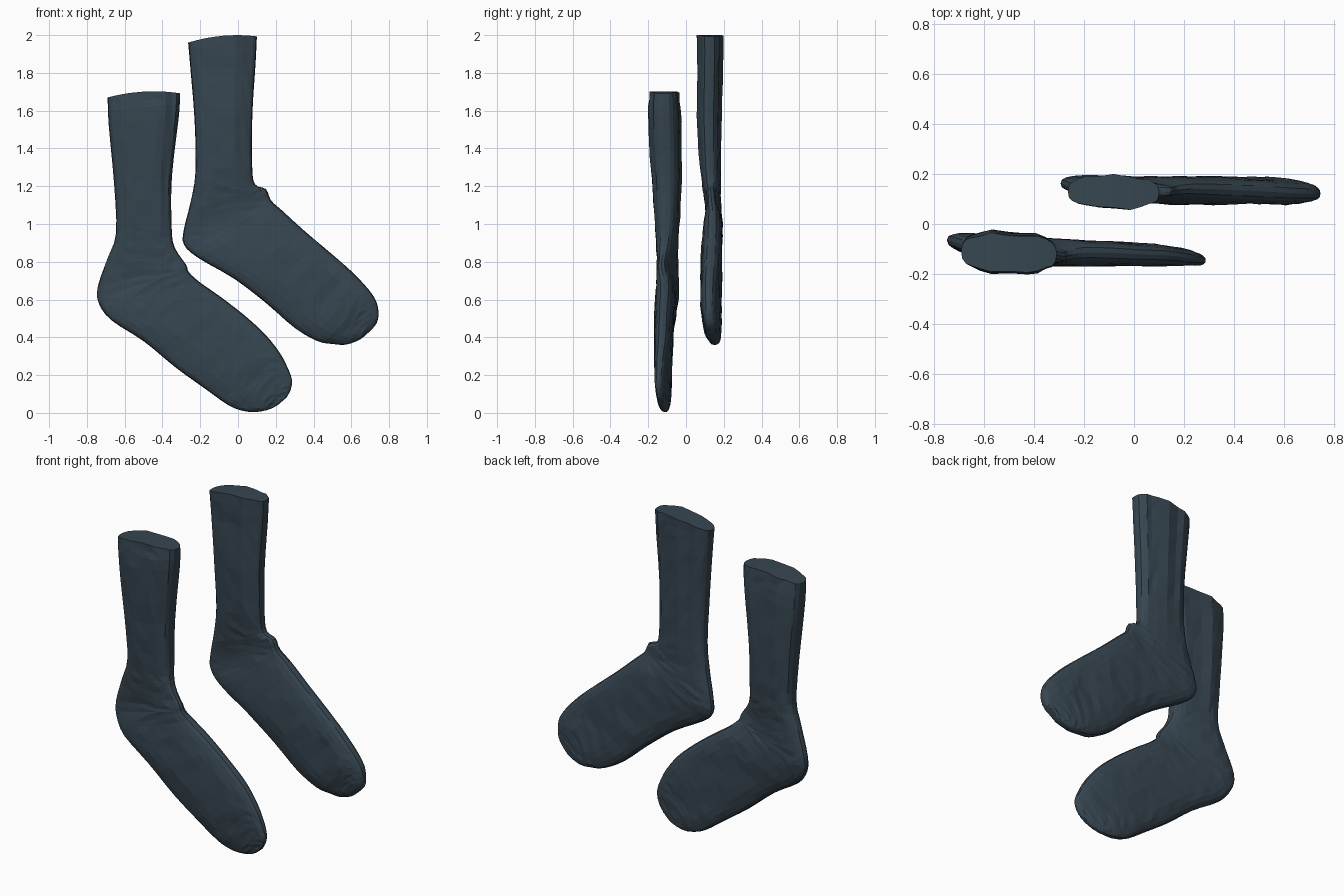
import bpy, bmesh, math, random
from mathutils import Vector

wool = bpy.data.materials.new("dark slate wool")
wool.diffuse_color = (0.038, 0.061, 0.081, 1)
N = 24   # sides of each cross-section
SUB = 3  # rings per station


def catmull(a, b, c, d, t):
    return [0.5 * (2 * q + (r - p) * t + (2 * p - 5 * q + 4 * r - s) * t * t
                   + (3 * q - p - 3 * r + s) * t ** 3) for p, q, r, s in zip(a, b, c, d)]


def smooth_stations(st):
    out = []
    for i in range(len(st) - 1):
        a, d = st[max(i - 1, 0)], st[min(i + 2, len(st) - 1)]
        out += [catmull(a, st[i], st[i + 1], d, k / SUB) for k in range(SUB)]
    return out + [list(st[-1])]


def sock(name, stations, ankle_z, dents, seed):
    """Loft: station = heel-side x,z, instep-side x,z, heel-side y, instep-side y, half thickness"""
    rng = random.Random(seed)
    ribs = [rng.uniform(-0.008, 0.006) for _ in range(N)]
    bm = bmesh.new()
    rings = []
    for i, (xl, zl, xr, zr, yl, yr, h) in enumerate(smooth_stations(stations)):
        ring = []
        shaft = min(1, max(0, ((zl + zr) / 2 - ankle_z) / 0.3))
        for j in range(N):
            a = 2 * math.pi * j / N
            c, s = math.cos(a), math.sin(a)
            e = 0.72
            u = math.copysign(abs(c) ** e, c)
            v = math.copysign(abs(s) ** e, s)
            t = (u + 1) / 2
            p = Vector((xl + (xr - xl) * t, yl + (yr - yl) * t + v * h, zl + (zr - zl) * t))
            # cuff rim arches up in the middle
            if i == 0:
                p.z += 0.02 * (1 - u * u)
            # knitted ribs on the leg, soft crumples on the foot
            p.y += math.copysign(1, v) * abs(s) * ribs[j] * shaft
            p.y += abs(s) * rng.uniform(-0.003, 0.003)
            # local folds and hollows
            for dx, dz, r, depth in dents:
                g = math.exp(-((p.x - dx) ** 2 + (p.z - dz) ** 2) / (r * r))
                p.y -= v * depth * g
            ring.append(bm.verts.new(p))
        rings.append(ring)
    for r0, r1 in zip(rings, rings[1:]):
        for j in range(N):
            k = (j + 1) % N
            bm.faces.new((r0[j], r0[k], r1[k], r1[j]))
    bm.faces.new(rings[0])    # closed cuff
    bm.faces.new(rings[-1])   # toe end
    bmesh.ops.recalc_face_normals(bm, faces=bm.faces)
    bmesh.ops.triangulate(bm, faces=bm.faces)
    me = bpy.data.meshes.new(name)
    bm.to_mesh(me)
    bm.free()
    me.materials.append(wool)
    ob = bpy.data.objects.new(name, me)
    bpy.context.collection.objects.link(ob)
    return ob


# Front sock, lower left
sock("front_sock", [
    (-0.69, 1.67, -0.308, 1.692, -0.11, -0.12, 0.075),
    (-0.685, 1.53, -0.312, 1.58, -0.105, -0.12, 0.085),
    (-0.655, 1.20, -0.35, 1.25, -0.095, -0.11, 0.077),
    (-0.646, 0.95, -0.351, 0.98, -0.09, -0.11, 0.060),
    (-0.69, 0.82, -0.335, 0.875, -0.08, -0.12, 0.050),
    (-0.742, 0.67, -0.275, 0.785, -0.065, -0.13, 0.044),
    (-0.737, 0.58, -0.26, 0.745, -0.07, -0.125, 0.047),
    (-0.67, 0.49, -0.20, 0.69, -0.093, -0.115, 0.053),
    (-0.50, 0.38, -0.10, 0.62, -0.112, -0.115, 0.053),
    (-0.33, 0.24, 0.03, 0.52, -0.116, -0.122, 0.050),
    (-0.17, 0.125, 0.14, 0.42, -0.115, -0.126, 0.047),
    (-0.05, 0.04, 0.22, 0.32, -0.109, -0.136, 0.041),
    (0.03, 0.01, 0.26, 0.245, -0.109, -0.141, 0.035),
    (0.10, 0.005, 0.286, 0.175, -0.112, -0.146, 0.027),
    (0.17, 0.02, 0.278, 0.12, -0.121, -0.144, 0.018),
    (0.215, 0.045, 0.256, 0.08, -0.131, -0.14, 0.008),
], 0.9, [(-0.33, 0.80, 0.04, 0.012), (0.10, 0.20, 0.05, 0.004)], 3)

# Rear sock, upper right
sock("rear_sock", [
    (-0.264, 1.96, 0.10, 1.993, 0.13, 0.125, 0.066),
    (-0.25, 1.80, 0.093, 1.85, 0.13, 0.125, 0.064),
    (-0.23, 1.55, 0.076, 1.58, 0.125, 0.12, 0.062),
    (-0.225, 1.28, 0.075, 1.31, 0.135, 0.125, 0.053),
    (-0.25, 1.12, 0.09, 1.21, 0.145, 0.13, 0.046),
    (-0.287, 0.97, 0.148, 1.185, 0.16, 0.13, 0.041),
    (-0.286, 0.89, 0.175, 1.125, 0.16, 0.135, 0.043),
    (-0.21, 0.82, 0.235, 1.07, 0.142, 0.14, 0.050),
    (-0.02, 0.71, 0.35, 0.965, 0.13, 0.138, 0.055),
    (0.15, 0.58, 0.48, 0.855, 0.135, 0.132, 0.056),
    (0.30, 0.45, 0.60, 0.75, 0.141, 0.125, 0.054),
    (0.42, 0.38, 0.69, 0.655, 0.147, 0.121, 0.050),
    (0.50, 0.365, 0.732, 0.59, 0.152, 0.121, 0.043),
    (0.57, 0.361, 0.744, 0.525, 0.152, 0.121, 0.035),
    (0.64, 0.385, 0.734, 0.475, 0.146, 0.127, 0.023),
    (0.68, 0.415, 0.711, 0.445, 0.138, 0.132, 0.010),
], 1.2, [(0.10, 1.12, 0.05, 0.012), (0.47, 0.63, 0.06, 0.012),
         (0.60, 0.56, 0.04, -0.006)], 8)
